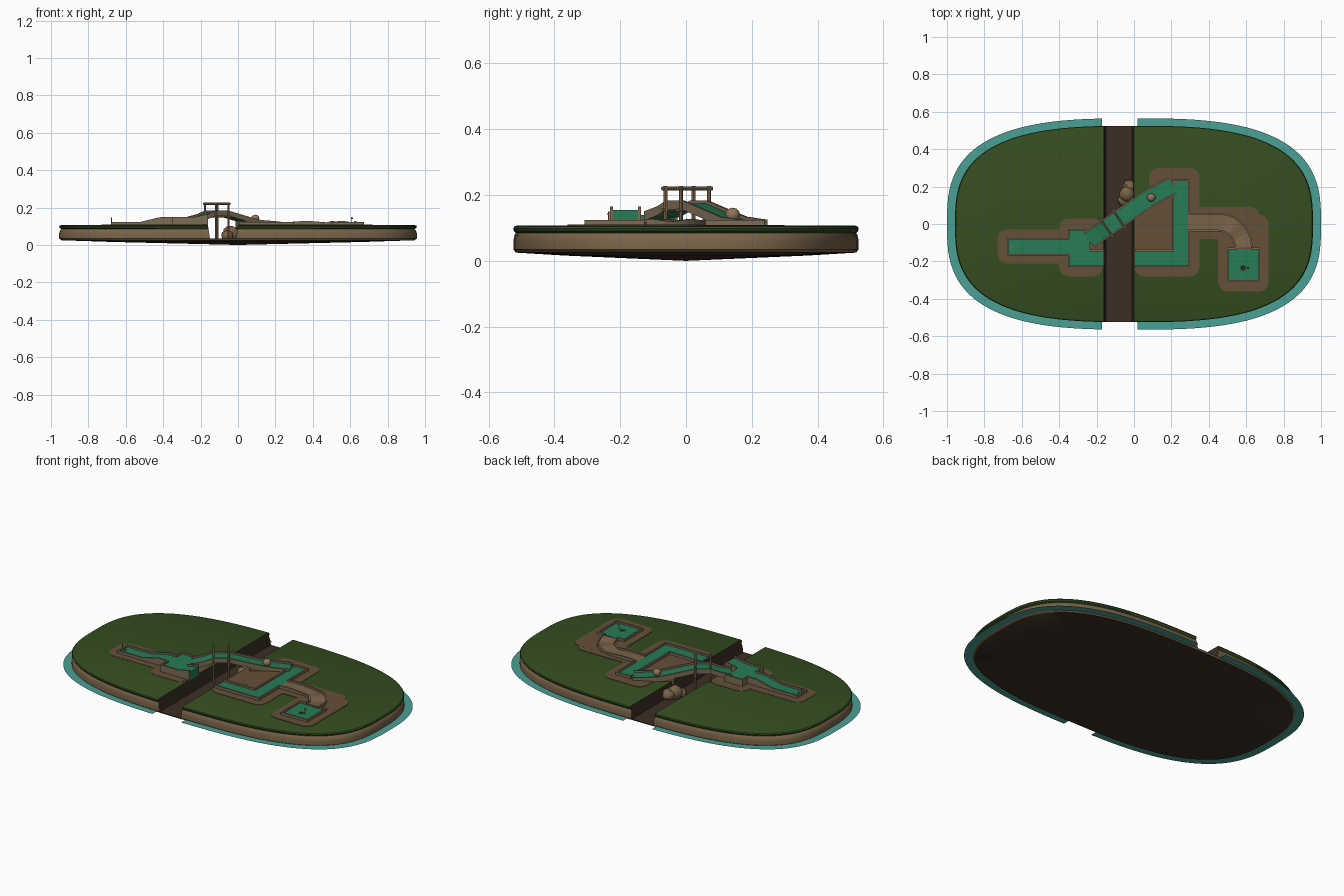
import bpy, bmesh, math, random
from mathutils import Vector

if "Cube" in bpy.data.objects:
    bpy.data.objects.remove(bpy.data.objects["Cube"])

random.seed(4)
COLORS = {
    "grass": (0.035, 0.075, 0.015), "stone": (0.19, 0.125, 0.065), "soil": (0.045, 0.028, 0.018),
    "felt": (0.02, 0.2, 0.09), "water": (0.07, 0.35, 0.3), "dirt": (0.13, 0.08, 0.04),
    "kerb": (0.2, 0.15, 0.09), "wood": (0.27, 0.18, 0.1), "dark": (0.03, 0.015, 0.01), "red": (0.4, 0.05, 0.03)}
M = {}
for key, c in COLORS.items():
    M[key] = bpy.data.materials.new(key)
    M[key].diffuse_color = (*c, 1)


def finish(bm, name, mats, smooth=None):
    bmesh.ops.recalc_face_normals(bm, faces=bm.faces)
    me = bpy.data.meshes.new(name)
    bm.to_mesh(me)
    bm.free()
    ob = bpy.data.objects.new(name, me)
    bpy.context.collection.objects.link(ob)
    for m in mats:
        me.materials.append(M[m])
    if smooth:
        bpy.ops.object.select_all(action='DESELECT')
        ob.select_set(True)
        bpy.context.view_layer.objects.active = ob
        bpy.ops.object.shade_smooth_by_angle(angle=math.radians(smooth))
    return ob


def oval(t, a, b, n=2.9):
    c, s = math.cos(t), math.sin(t)
    return (a * math.copysign(abs(c) ** (2 / n), c), b * math.copysign(abs(s) ** (2 / n), s))


def prism(name, pts, z0, z1, mat):
    bm = bmesh.new()
    lo = [bm.verts.new((x, y, z0)) for x, y in pts]
    hi = [bm.verts.new((x, y, z1)) for x, y in pts]
    bm.faces.new(lo)
    bm.faces.new(hi)
    for i in range(len(pts)):
        j = (i + 1) % len(pts)
        bm.faces.new((lo[i], lo[j], hi[j], hi[i]))
    return finish(bm, name, [mat])


def box(name, x0, x1, y0, y1, z0, z1, mat):
    return prism(name, [(x0, y0), (x1, y0), (x1, y1), (x0, y1)], z0, z1, mat)


def round_rect(name, x0, x1, y0, y1, r, z, mat):
    pts = []
    for k, (cx, cy) in enumerate([(x1 - r, y1 - r), (x0 + r, y1 - r), (x0 + r, y0 + r), (x1 - r, y0 + r)]):
        for i in range(6):
            t = math.pi / 2 * (k + i / 5)
            pts.append((cx + r * math.cos(t), cy + r * math.sin(t)))
    return prism(name, pts, 0.095, z, mat)


def sweep(name, pts, o0, o1, d0, d1, mat):
    """Rectangular section (offsets o0..o1 to the left, heights d0..d1) along a path with mitred corners."""
    P = [Vector(p) for p in pts]
    bm = bmesh.new()
    rings = []
    for i, p in enumerate(P):
        ds = [(P[j + 1] - P[j]).xy.normalized() for j in (i - 1, i) if 0 <= j < len(P) - 1]
        ns = [Vector((-d.y, d.x)) for d in ds]
        n = sum(ns, Vector((0, 0))).normalized()
        n /= n.dot(ns[0])
        rings.append([bm.verts.new((p.x + n.x * o, p.y + n.y * o, p.z + d))
                      for o, d in ((o0, d0), (o1, d0), (o1, d1), (o0, d1))])
    for a, b in zip(rings, rings[1:]):
        for k in range(4):
            bm.faces.new((a[k], a[k - 1], b[k - 1], b[k]))
    bm.faces.new(rings[0])
    bm.faces.new(rings[-1])
    return finish(bm, name, [mat])


def rod(name, a, b, r, mat, sides=8):
    a, b = Vector(a), Vector(b)
    bm = bmesh.new()
    bmesh.ops.create_cone(bm, cap_ends=True, segments=sides, radius1=r, radius2=r, depth=(b - a).length)
    ob = finish(bm, name, [mat], 40)
    ob.location = (a + b) / 2
    ob.rotation_euler = (b - a).to_track_quat('Z', 'Y').to_euler()
    return ob


def rock(name, loc, size, mat, jitter=0.12):
    bm = bmesh.new()
    bmesh.ops.create_icosphere(bm, subdivisions=2, radius=1)
    for v in bm.verts:
        v.co *= 1 + random.uniform(-jitter, jitter)
        v.co = Vector([v.co[i] * size[i] + loc[i] for i in range(3)])
    return finish(bm, name, [mat], 50)


# island body: shallow belly, layered stone rim, grass top
N = 112
prof = [(0.35, 0.008), (0.7, 0.016), (0.985, 0.025), (1, 0.035), (1, 0.06), (0.993, 0.078), (0.985, 0.085),
        (0.996, 0.09), (1, 0.098), (0.995, 0.104), (0.98, 0.107)]
bm = bmesh.new()
rings = []
for s, z in prof:
    rings.append([bm.verts.new((*oval(2 * math.pi * i / N, 0.957 * s, 0.525 * s), z)) for i in range(N)])
tip = bm.verts.new((0, 0, 0))
for i in range(N):
    bm.faces.new((tip, rings[0][i - 1], rings[0][i])).material_index = 2
    for k in range(len(prof) - 1):
        f = bm.faces.new((rings[k][i - 1], rings[k][i], rings[k + 1][i], rings[k + 1][i - 1]))
        f.material_index = 2 if k < 2 else (1 if k < 6 else 0)
bm.faces.new(rings[-1]).material_index = 0
island = finish(bm, "island", ["grass", "stone", "soil"])

# canyon cut straight across the island
bm = bmesh.new()
ends = [[bm.verts.new((x, y, z)) for x, z in ((-0.15, 0.034), (-0.01, 0.034), (0.012, 0.2), (-0.175, 0.2))]
        for y in (-0.7, 0.7)]
bm.faces.new(ends[0])
bm.faces.new(ends[1])
for k in range(4):
    bm.faces.new((ends[0][k], ends[0][k - 1], ends[1][k - 1], ends[1][k]))
for f in bm.faces:
    f.material_index = 2
cutter = finish(bm, "canyon_cutter", ["grass", "stone", "soil"])
cutter.hide_render = True
mod = island.modifiers.new("canyon", 'BOOLEAN')
mod.object = cutter
mod.operation = 'DIFFERENCE'
bpy.ops.object.select_all(action='DESELECT')
bpy.context.view_layer.objects.active = island
island.select_set(True)
bpy.ops.object.modifier_apply(modifier=mod.name)
bpy.data.objects.remove(cutter)
bpy.ops.object.shade_smooth_by_angle(angle=math.radians(35))

# flat water strips round each half
for name, sx, x_in in (("water_left", -1, 0.17), ("water_right", 1, 0.02)):
    bm = bmesh.new()
    t0 = math.acos((x_in / 1.0) ** 1.45)
    row = []
    for i in range(65):
        t = -t0 + 2 * t0 * i / 64
        row.append([bm.verts.new((max(x, x_in) * sx, y, 0.032))
                    for x, y in (oval(t, 0.95, 0.52), oval(t, 1.0, 0.565))])
    for a, b in zip(row, row[1:]):
        bm.faces.new((a[0], a[1], b[1], b[0]))
    finish(bm, name, ["water"])

# bare earth patches around the course
for i, (x0, x1, y0, y1) in enumerate([
        (-0.73, -0.3, -0.21, -0.03), (-0.4, -0.168, -0.28, 0.03), (0.004, 0.35, -0.28, 0.13),
        (0.08, 0.35, -0.1, 0.3), (0.3, 0.67, -0.08, 0.09), (0.45, 0.72, -0.36, 0.05)]):
    round_rect(f"earth_patch_{i}", x0, x1, y0, y1, 0.05, 0.1085 + 0.0003 * i, "dirt")


def lane(name, pts, hw=0.038, depth=0.03, mat="felt", kerbs=True):
    sweep(name, pts, -hw, hw, -depth, 0, mat)
    if kerbs:
        for side in (-1, 1):
            sweep(name + "_kerb", pts, side * hw, side * (hw + 0.009), -depth, 0.01, "kerb")


# starting lane, platform and jump ramp
lane("start_lane", [(-0.67, -0.122, 0.114), (-0.52, -0.122, 0.114), (-0.41, -0.122, 0.14), (-0.345, -0.122, 0.14)])
box("start_kerb", -0.68, -0.67, -0.169, -0.075, 0.1, 0.124, "kerb")
box("platform", -0.345, -0.235, -0.222, -0.035, 0.1, 0.14, "felt")
for y in (-0.231, -0.035):
    box("platform_side_kerb", -0.354, -0.235, y, y + 0.009, 0.1, 0.15, "kerb")
for y0, y1 in ((-0.231, -0.16), (-0.084, -0.026)):
    box("platform_end_kerb", -0.354, -0.345, y0, y1, 0.1, 0.15, "kerb")
lane("jump_ramp", [(-0.235, -0.184, 0.14), (-0.16, -0.184, 0.155)], depth=0.05)

# loop on the far side of the canyon
loop = [(0.006, -0.184, 0.114), (0.252, -0.184, 0.114), (0.252, 0.23, 0.114)]
lane("loop_lane", loop, kerbs=False)
sweep("loop_inner_kerb", loop[:2] + [(0.252, 0.14, 0.114)], 0.038, 0.047, -0.02, 0.01, "kerb")
sweep("loop_outer_kerb", loop[:2] + [(0.252, -0.032, 0.114)], -0.047, -0.038, -0.02, 0.01, "kerb")
box("loop_upper_kerb", 0.29, 0.299, 0.052, 0.239, 0.1, 0.124, "kerb")
box("loop_top_kerb", 0.2, 0.299, 0.23, 0.239, 0.1, 0.124, "kerb")

# arched bridge with earth ramp under its landing
bridge = [(-0.24, -0.088, 0.141), (-0.19, -0.05, 0.155), (-0.147, -0.02, 0.174), (-0.08, 0.027, 0.174),
          (0, 0.083, 0.15), (0.09, 0.145, 0.124), (0.205, 0.205, 0.115)]
lane("bridge", bridge, 0.04, 0.018)
sweep("landing_bank", [(0.012, 0.091, 0.13), (0.09, 0.145, 0.11)], -0.046, 0.046, -0.04, 0, "dirt")

# two timber gates carrying the bridge
d, n = Vector((0.82, 0.57, 0)).normalized(), Vector((-0.57, 0.82, 0)).normalized()
for cx, cy in ((-0.147, -0.02), (-0.08, 0.027)):
    c = Vector((cx, cy, 0))
    for s in (-1, 1):
        p = c + n * s * 0.052
        rod("gate_post", (p.x, p.y, 0.03), (p.x, p.y, 0.228), 0.006, "wood")
    for z in (0.22, 0.154):
        rod("gate_beam", c - n * 0.064 + Vector((0, 0, z)), c + n * 0.064 + Vector((0, 0, z)), 0.006, "wood")

# winding earth path to the final green
path = [(0.29, 0.01), (0.34, 0.01), (0.39, 0.01), (0.44, 0.01)]
path += [(0.45 + 0.135 * math.sin(t), -0.125 + 0.135 * math.cos(t)) for t in [i * math.pi / 20 for i in range(1, 11)]]
path = [(x, y, 0.114 + 0.004 * math.sin(i * 1.1)) for i, (x, y) in enumerate(path)]
lane("earth_path", path, 0.04, 0.02, "stone")
box("final_green", 0.505, 0.665, -0.3, -0.135, 0.1, 0.114, "felt")
for x in (0.496, 0.665):
    box("green_side_kerb", x, x + 0.009, -0.309, -0.126, 0.1, 0.124, "kerb")
for x0, x1, y in ((0.496, 0.674, -0.309), (0.496, 0.545, -0.135), (0.625, 0.674, -0.135)):
    box("green_end_kerb", x0, x1, y, y + 0.009, 0.1, 0.124, "kerb")
rod("cup", (0.583, -0.235, 0.11), (0.583, -0.235, 0.1148), 0.015, "dark", 16)
rod("cup_pin", (0.605, -0.235, 0.11), (0.605, -0.235, 0.15), 0.002, "wood")
rod("cup_pin_tip", (0.605, -0.235, 0.142), (0.615, -0.235, 0.142), 0.004, "red")
rod("tee", (-0.655, -0.125, 0.11), (-0.655, -0.125, 0.119), 0.007, "kerb", 10)
rod("tee_marker", (-0.676, -0.122, 0.11), (-0.676, -0.122, 0.147), 0.002, "wood")

# boulders on the landing and in the canyon
rock("landing_boulder", (0.092, 0.142, 0.14), (0.023, 0.023, 0.022), "wood", 0.03)
for loc, s in (((-0.035, 0.16, 0.06), 0.045), ((-0.055, 0.125, 0.05), 0.032), ((-0.025, 0.2, 0.06), 0.035)):
    rock("canyon_boulder", loc, (s, s, s * 0.95), "stone")

for m in bpy.data.materials:
    if m.users and not m.is_grease_pencil:
        m.use_nodes = True
        m.node_tree.nodes["Principled BSDF"].inputs["Base Color"].default_value = m.diffuse_color
